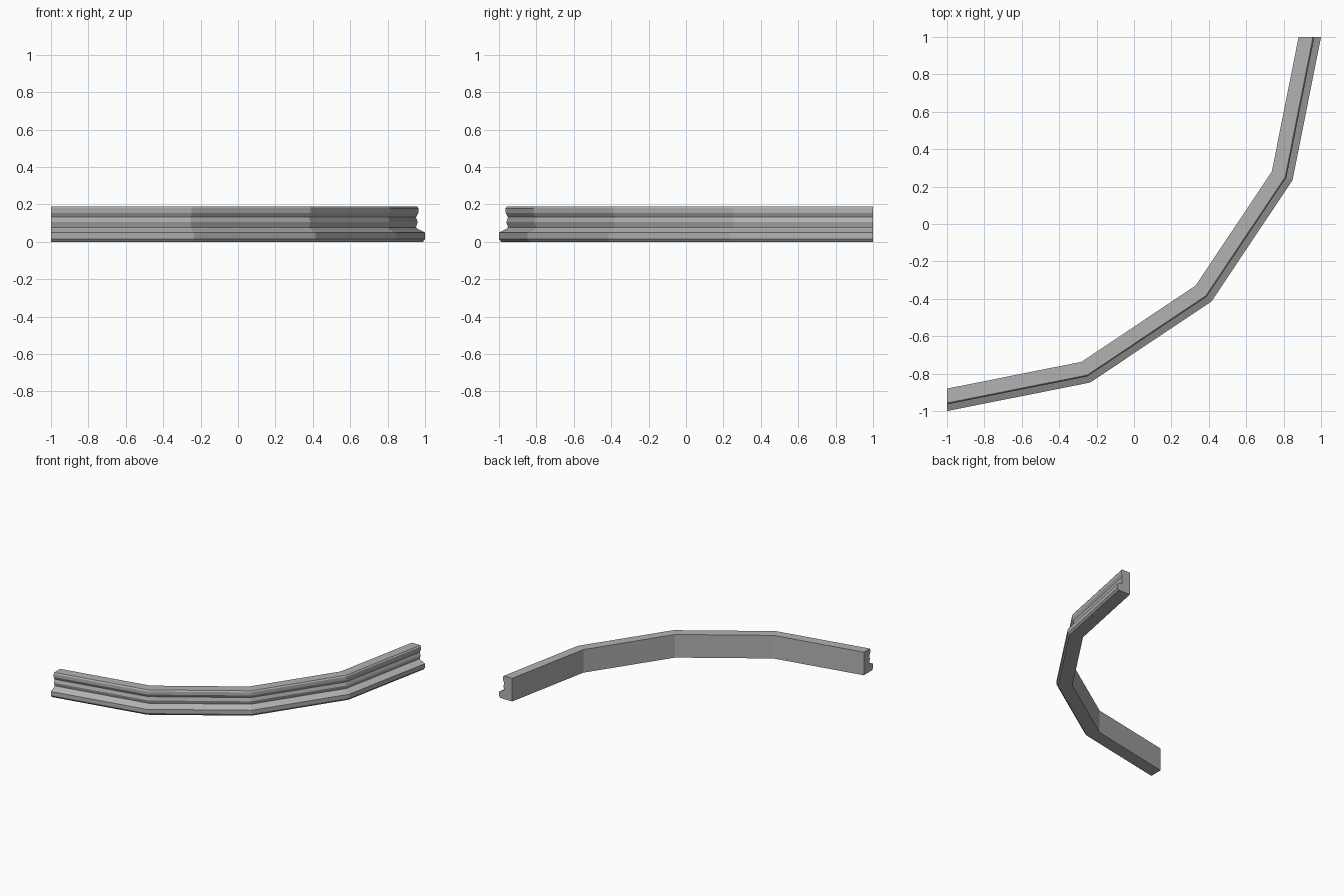
import bpy
import math

cube = bpy.data.objects.get("Cube")
if cube:
    bpy.data.objects.remove(cube, do_unlink=True)

# One plain grey for the whole moulding
grey = bpy.data.materials.new("plain_grey")
grey.use_nodes = True
color = (0.45, 0.45, 0.45, 1)
grey.diffuse_color = color
grey.node_tree.nodes["Principled BSDF"].inputs["Base Color"].default_value = color

# Moulding cross-section: radius and height, from the inner bottom edge outwards
profile = [(1.88, 0), (1.988, 0), (2.0, 0.015), (2.0, 0.05), (1.957, 0.072),
           (1.952, 0.078), (1.96, 0.105), (1.952, 0.132), (1.964, 0.155),
           (1.964, 0.18), (1.957, 0.19), (1.88, 0.19)]

# Sweep it through a quarter turn in four straight runs
segments = 4
n = len(profile)
verts, faces = [], []
for i in range(segments + 1):
    a = -math.pi / 2 * (1 - i / segments)
    verts += [(r * math.cos(a) - 1, r * math.sin(a) + 1, z) for r, z in profile]
for i in range(segments):
    for j in range(n):
        k = (j + 1) % n
        faces.append((i * n + j, (i + 1) * n + j, (i + 1) * n + k, i * n + k))

# Flat end caps
faces.append(tuple(range(n)))
faces.append(tuple(reversed(range(segments * n, (segments + 1) * n))))

mesh = bpy.data.meshes.new("curved_moulding")
mesh.from_pydata(verts, [], [tuple(reversed(f)) for f in faces])
mesh.materials.append(grey)
moulding = bpy.data.objects.new("curved_moulding", mesh)
bpy.context.collection.objects.link(moulding)

# Face everything outwards
import bmesh
bm = bmesh.new()
bm.from_mesh(mesh)
bmesh.ops.recalc_face_normals(bm, faces=bm.faces)
bm.to_mesh(mesh)
bm.free()
